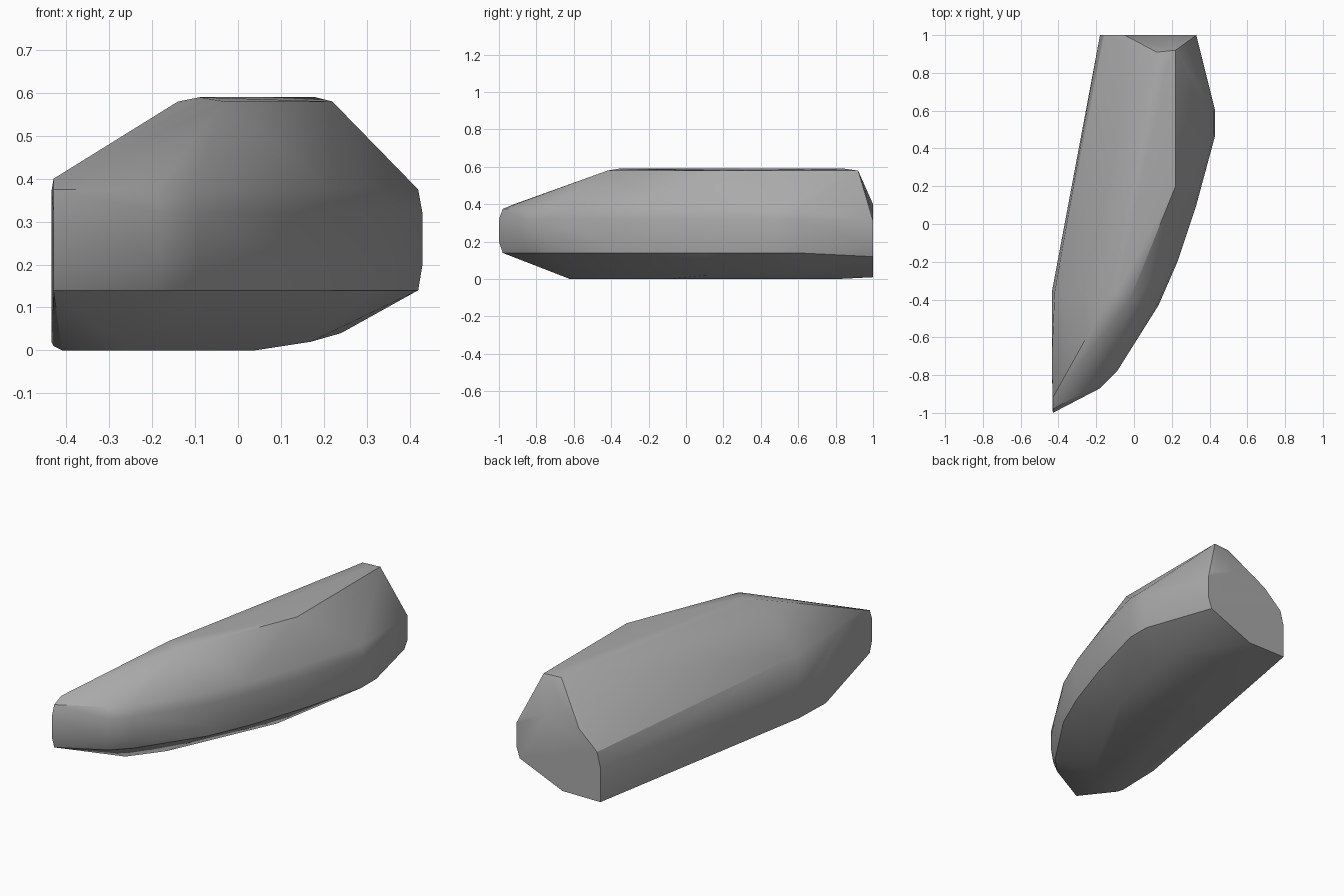
import bpy, bmesh, math

cube = bpy.data.objects.get("Cube")
if cube:
    bpy.data.objects.remove(cube, do_unlink=True)

stone = bpy.data.materials.new("stone_grey")
stone.use_nodes = True
stone.diffuse_color = (0.4, 0.4, 0.4, 1)
stone.node_tree.nodes["Principled BSDF"].inputs["Base Color"].default_value = (0.4, 0.4, 0.4, 1)

# Curved side wall, from the back corner round to the front tip
wall = [(.43, .6), (.43, .47), (.33, .1), (.23, -.2), (.13, -.43),
        (-.09, -.78), (-.18, -.87), (-.43, -1)]
# Crown, underside and the flat back and side facets
crown = [(.22, .92, .58), (.12, .91, .58), (.18, .85, .59), (.22, .2, .58),
         (-.03, -.42, .58), (-.09, -.36, .59), (-.14, -.4, .58), (-.43, -.92, .4)]
underside = [(.24, .6, .04), (.24, .45, .04), (.17, .1, .02), (.04, .8, 0),
             (.04, -.1, 0), (-.12, -.45, 0), (-.25, -.62, 0), (-.41, -.62, 0),
             (-.43, -.6, .01)]
back_cap = [(.33, 1, .18), (.33, 1, .31), (.29, 1, .35), (.15, 1, .4), (-.05, 1, .38),
            (-.16, 1, .28), (-.18, 1, .2), (-.18, 1, .01), (.05, 1, .01), (.31, 1, .12)]
flat_side = [(-.435, -.36, .02), (-.435, -.36, .17), (-.42, -.36, .36), (-.435, -.72, .37)]

points = crown + underside + back_cap + flat_side
for x, y in wall:
    inset = .01 if x > -.4 else 0
    for z in (.2, .32):
        points.append((x, y, z))
    for z in (.14, .375):
        points.append((x - inset, y + (.02 if x < 0 else 0), z))

# Wrap the facets into one closed boulder
bm = bmesh.new()
for p in points:
    bm.verts.new(p)
hull = bmesh.ops.convex_hull(bm, input=bm.verts)
loose = {g for g in hull["geom_interior"] + hull["geom_unused"] if isinstance(g, bmesh.types.BMVert)}
bmesh.ops.delete(bm, geom=list(loose), context='VERTS')
bmesh.ops.dissolve_limit(bm, angle_limit=math.radians(1), verts=bm.verts, edges=bm.edges)
bmesh.ops.recalc_face_normals(bm, faces=bm.faces)

mesh = bpy.data.meshes.new("boulder")
bm.to_mesh(mesh)
bm.free()
mesh.materials.append(stone)
boulder = bpy.data.objects.new("boulder", mesh)
bpy.context.collection.objects.link(boulder)

# Soft shading with crisp main edges
bpy.ops.object.select_all(action='DESELECT')
boulder.select_set(True)
bpy.context.view_layer.objects.active = boulder
bpy.ops.object.shade_smooth_by_angle(angle=math.radians(30))
